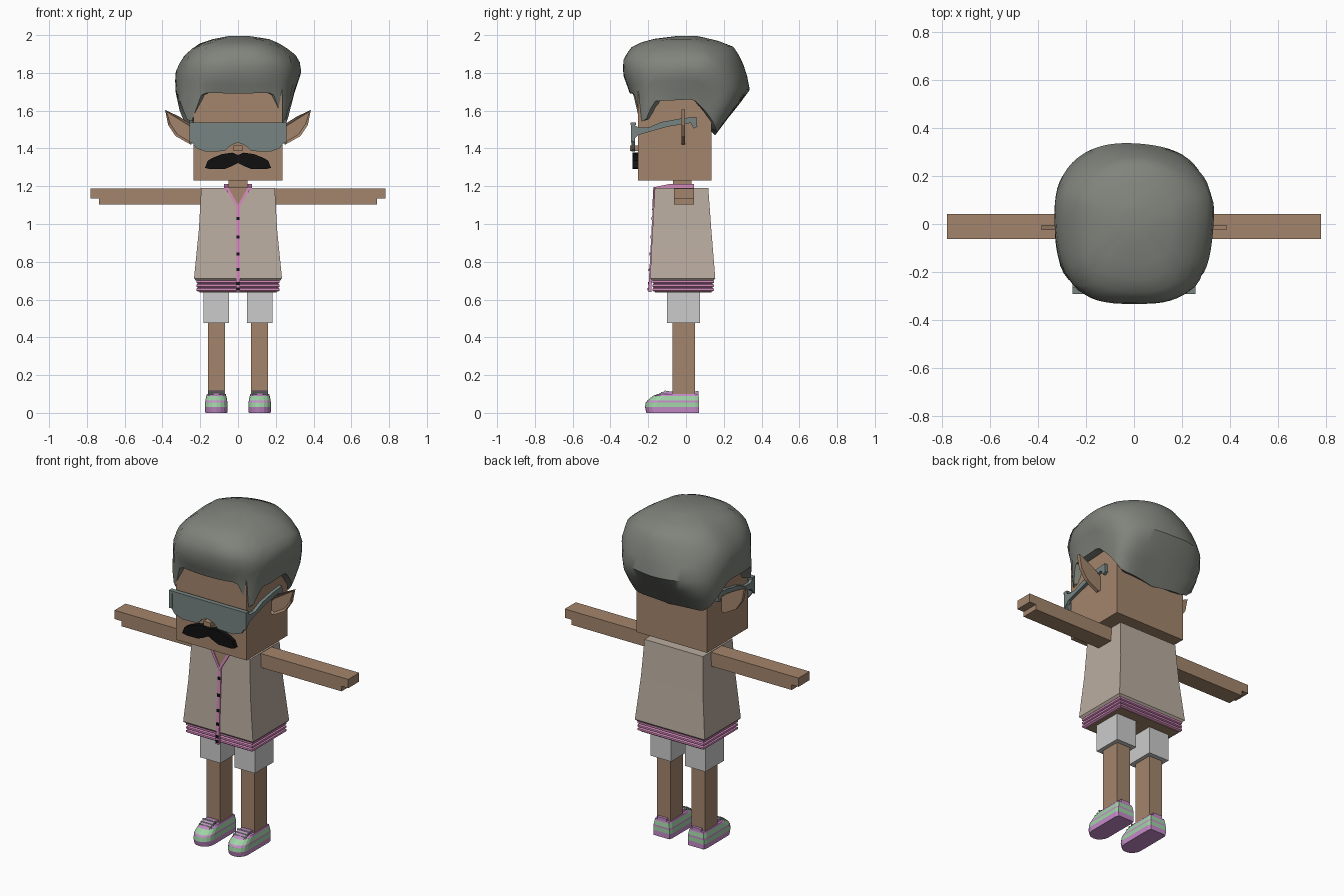
import bpy, bmesh, math

old = bpy.data.objects.get("Cube")
if old:
    bpy.data.objects.remove(old, do_unlink=True)


def material(name, rgb):
    m = bpy.data.materials.new(name)
    m.use_nodes = True
    m.diffuse_color = (*rgb, 1)
    m.node_tree.nodes["Principled BSDF"].inputs["Base Color"].default_value = (*rgb, 1)
    return m


SKIN = material("skin", (0.37, 0.235, 0.15))
VEST = material("beige cloth", (0.49, 0.415, 0.35))
HAIR = material("grey hair", (0.215, 0.23, 0.2))
SHORTS = material("light grey cloth", (0.6, 0.6, 0.6))
LENS = material("blue grey lens", (0.18, 0.23, 0.225))
PINK = material("pink trim", (0.67, 0.26, 0.51))
LILAC = material("lilac rubber", (0.56, 0.26, 0.58))
GREEN = material("mint green", (0.35, 0.65, 0.38))
BLACK = material("black", (0.005, 0.005, 0.005))


def finish(name, bm, mats, smooth=None):
    bmesh.ops.recalc_face_normals(bm, faces=bm.faces)
    mesh = bpy.data.meshes.new(name)
    bm.to_mesh(mesh)
    bm.free()
    for m in mats:
        mesh.materials.append(m)
    ob = bpy.data.objects.new(name, mesh)
    bpy.context.collection.objects.link(ob)
    if smooth:
        bpy.ops.object.select_all(action='DESELECT')
        ob.select_set(True)
        bpy.context.view_layer.objects.active = ob
        bpy.ops.object.shade_smooth_by_angle(angle=math.radians(smooth))
    return ob


def loft(name, rings, mats, bands=None, smooth=None):
    """Skin closed rings of points; bands gives the material of each step."""
    bm = bmesh.new()
    loops = [[bm.verts.new(p) for p in ring] for ring in rings]
    n = len(loops[0])
    for k, (a, b) in enumerate(zip(loops, loops[1:])):
        for i in range(n):
            j = (i + 1) % n
            f = bm.faces.new((a[i], a[j], b[j], b[i]))
            f.material_index = bands[k] if bands else 0
    bm.faces.new(loops[0]).material_index = bands[0] if bands else 0
    bm.faces.new(loops[-1]).material_index = bands[-1] if bands else 0
    return finish(name, bm, mats, smooth)


def rect(hx, y0, y1, z, cx=0):
    return [(cx - hx, y0, z), (cx + hx, y0, z), (cx + hx, y1, z), (cx - hx, y1, z)]


def box(name, x, y, z, mat):
    cx, hx = sum(x) / 2, abs(x[1] - x[0]) / 2
    return loft(name, [rect(hx, *y, h, cx) for h in z], [mat])


def prism(name, pts, place, a, b, mat):
    """Extrude a 2D outline; place(u, v, depth) puts it in space."""
    return loft(name, [[place(u, v, d) for u, v in pts] for d in (a, b)], [mat])


def facing(x, z, d):
    return (x, d, z)


def on_vest(x, z, d):
    return (x, -0.165 - 0.052 * (1.19 - z) + d, z)


def sym(half):
    return half + [(-x, z) for x, z in reversed(half) if x > 0]


def interp(table, t):
    for a, b in zip(table, table[1:]):
        if t <= b[0]:
            k = max(0, (t - a[0]) / (b[0] - a[0]))
            return [p + (q - p) * k for p, q in zip(a[1:], b[1:])]
    return list(table[-1][1:])


# Head, neck and nose
box("head", (-0.235, 0.235), (-0.255, 0.135), (1.23, 1.73), SKIN)
box("neck", (-0.05, 0.05), (-0.07, 0.03), (1.15, 1.24), SKIN)
box("nose", (-0.023, 0.023), (-0.297, -0.25), (1.387, 1.415), SKIN)

# Hair: rounded shell whose lower edge follows the hairline
SHAPE = [  # height, right, left, front, back, squareness
    (1.47, 0.27, 0.25, 0.258, 0.155, 7), (1.6, 0.31, 0.275, 0.27, 0.25, 5),
    (1.7, 0.33, 0.30, 0.30, 0.335, 3), (1.8, 0.33, 0.335, 0.34, 0.315, 2.5),
    (1.88, 0.295, 0.32, 0.335, 0.285, 2.4), (1.95, 0.22, 0.23, 0.28, 0.24, 2.3),
    (1.98, 0.13, 0.16, 0.17, 0.13, 2.2), (1.995, 0.05, 0.06, 0.05, 0.06, 2)]
HAIRLINE = [(0, 1.69), (34, 1.695), (41, 1.6), (46, 1.53), (51, 1.56), (58, 1.65),
            (98, 1.66), (112, 1.59), (126, 1.49), (180, 1.47)]
COLS, LEVELS = 72, 10


def hair_point(i, t):
    ang = 2 * math.pi * i / COLS
    s, c = math.sin(ang), -math.cos(ang)
    low = interp(HAIRLINE, math.degrees(min(ang, 2 * math.pi - ang)))[0]
    z = low + (1.995 - low) * math.sin(t * math.pi / 2)
    right, left, front, back, n = interp(SHAPE, z)
    ex, ey = (left if s > 0 else right), (back if c > 0 else front)
    r = (abs(s / ex) ** n + abs(c / ey) ** n) ** (-1 / n)
    r *= 1 + 0.018 * math.sin(5 * ang + 6 * z) * math.sin(math.pi * t)
    return (r * s, r * c, z)


rings = [[hair_point(i, k / LEVELS) for i in range(COLS)] for k in range(LEVELS + 1)]
under = [(x * 0.7, y * 0.7, max(z, 1.5) + 0.01) for x, y, z in rings[0]]
loft("hair", [under] + rings, [HAIR], smooth=40)

# Ears with a sunken inner face
EAR = [(0.22, 1.44), (0.25, 1.42), (0.33, 1.465), (0.37, 1.525), (0.386, 1.605),
       (0.307, 1.566), (0.25, 1.53), (0.22, 1.50)]
for side, word in ((1, "left"), (-1, "right")):
    ear = prism(word + "_ear", [(side * x, z) for x, z in EAR], facing, -0.025, -0.004, SKIN)
    bm = bmesh.new()
    bm.from_mesh(ear.data)
    bm.normal_update()
    front = [f for f in bm.faces if f.normal.y < -0.9]
    bmesh.ops.inset_region(bm, faces=front, thickness=0.013, depth=0)
    bmesh.ops.translate(bm, verts=list({v for f in front for v in f.verts}), vec=(0, 0.01, 0))
    bm.to_mesh(ear.data)
    bm.free()

# Glasses: one wide lens, top rim, side wings and hooked temples
prism("glasses_lens", sym([(0, 1.525), (0.255, 1.53), (0.25, 1.44), (0.22, 1.4), (0.17, 1.383),
                           (0.07, 1.386), (0.04, 1.415), (0, 1.432)]),
      facing, -0.288, -0.27, LENS)
box("glasses_rim", (-0.257, 0.257), (-0.293, -0.265), (1.523, 1.537), LENS)
TEMPLE = [(-0.29, 1.535), (-0.29, 1.43), (-0.255, 1.47), (-0.1, 1.515), (0.025, 1.535),
          (0.04, 1.505), (0.06, 1.515), (0.055, 1.567), (-0.02, 1.56), (-0.13, 1.54),
          (-0.2, 1.51), (-0.25, 1.51)]
for side, word in ((1, "left"), (-1, "right")):
    prism(word + "_temple", TEMPLE, lambda u, v, d: (d, u, v), side * 0.237, side * 0.256, LENS)

# Moustache
prism("moustache", sym([(0, 1.365), (0.03, 1.378), (0.085, 1.37), (0.135, 1.35), (0.16, 1.335),
                        (0.175, 1.297), (0.145, 1.29), (0.07, 1.291), (0.035, 1.305), (0, 1.323)]),
      facing, -0.283, -0.25, BLACK)

# Vest body and ridged hem
loft("vest", [rect(0.222, -0.178, 0.145, 0.70), rect(0.233, -0.19, 0.155, 0.712),
              rect(0.218, -0.183, 0.143, 0.86), rect(0.207, -0.177, 0.134, 0.97),
              rect(0.195, -0.165, 0.118, 1.19)], [VEST])
box("waist_underside", (-0.205, 0.205), (-0.165, 0.135), (0.638, 0.705), SKIN)
for k in range(3):
    z = 0.642 + 0.021 * k
    loft("hem_band", [rect(0.212, -0.17, 0.138, z), rect(0.221, -0.178, 0.147, z + 0.005),
                      rect(0.221, -0.178, 0.147, z + 0.016), rect(0.212, -0.17, 0.138, z + 0.021)],
         [PINK])

# Neck opening, collar, placket and buttons
prism("neck_opening", [(0, 1.09), (0.055, 1.192), (-0.055, 1.192)], on_vest, -0.003, 0.01, SKIN)
box("chest_top", (-0.055, 0.055), (-0.16, 0), (1.18, 1.194), SKIN)
box("collar_back", (-0.075, 0.075), (0.025, 0.042), (1.18, 1.213), PINK)
for side, word in ((1, "left"), (-1, "right")):
    prism(word + "_neck_trim", [(0, 1.075), (side * 0.07, 1.195), (side * 0.052, 1.195), (0, 1.1)],
          on_vest, -0.008, 0.01, PINK)
    prism(word + "_collar", [(-0.168, 1.18), (-0.168, 1.195), (-0.08, 1.213), (0.04, 1.213),
                             (0.04, 1.18)],
          lambda u, v, d: (d, u, v), side * 0.055, side * 0.075, PINK)
prism("placket", [(-0.011, 0.64), (0.011, 0.64), (0.011, 1.09), (-0.011, 1.09)],
      on_vest, -0.006, 0.01, PINK)
for z in (1.03, 0.93, 0.84, 0.76, 0.685, 0.657):
    prism("button", [(-0.008, z - 0.008), (0.008, z - 0.008), (0.008, z + 0.008),
                     (-0.008, z + 0.008)], on_vest, -0.01, 0, BLACK)

# Shoe outline: square heel, rounded toe
def sole(cx, z, toe, hw, heel=0.07):
    ring = [(cx + hw * 0.9, heel, z), (cx + hw, heel - 0.02, z)]
    for k in range(9):
        a = math.pi * k / 8
        ring.append((cx + hw * math.cos(a), toe + 0.06 - 0.06 * math.sin(a), z))
    return ring + [(cx - hw, heel - 0.02, z), (cx - hw * 0.9, heel, z)]


for side, word in ((1, "left"), (-1, "right")):
    # Arms with a stepped hand
    box(word + "_arm", (side * 0.15, side * 0.78), (-0.063, 0.042), (1.135, 1.188), SKIN)
    box(word + "_arm_lower", (side * 0.15, side * 0.735), (-0.063, 0.042), (1.104, 1.135), SKIN)
    # Legs and shorts
    cx = side * 0.115
    box(word + "_leg", (cx - 0.045, cx + 0.045), (-0.072, 0.048), (0.08, 0.5), SKIN)
    box(word + "_shorts_leg", (cx - 0.068, cx + 0.068), (-0.1, 0.075), (0.475, 0.645), SHORTS)
    # Shoes in coloured layers
    loft(word + "_shoe",
         [sole(cx, 0, -0.21, 0.058), sole(cx, 0.03, -0.217, 0.06), sole(cx, 0.055, -0.213, 0.059),
          sole(cx, 0.065, -0.205, 0.058), sole(cx, 0.09, -0.175, 0.053, 0.067),
          sole(cx, 0.1, -0.15, 0.05, 0.065)],
         [LILAC, GREEN], bands=[0, 1, 0, 1, 0])
    prism(word + "_tongue", [(-0.165, 0.09), (-0.11, 0.117), (-0.07, 0.112), (-0.07, 0.09)],
          lambda u, v, d: (d, u, v), cx - 0.035, cx + 0.035, LILAC)
    for k in range(3):
        y, z = -0.15 + 0.018 * k, 0.097 + 0.009 * k
        box(word + "_lace", (cx - 0.042, cx + 0.042), (y, y + 0.007), (z - 0.006, z + 0.004), GREEN)
    box(word + "_heel_tab", (cx - 0.03, cx + 0.03), (0.05, 0.066), (0.09, 0.115), LILAC)
